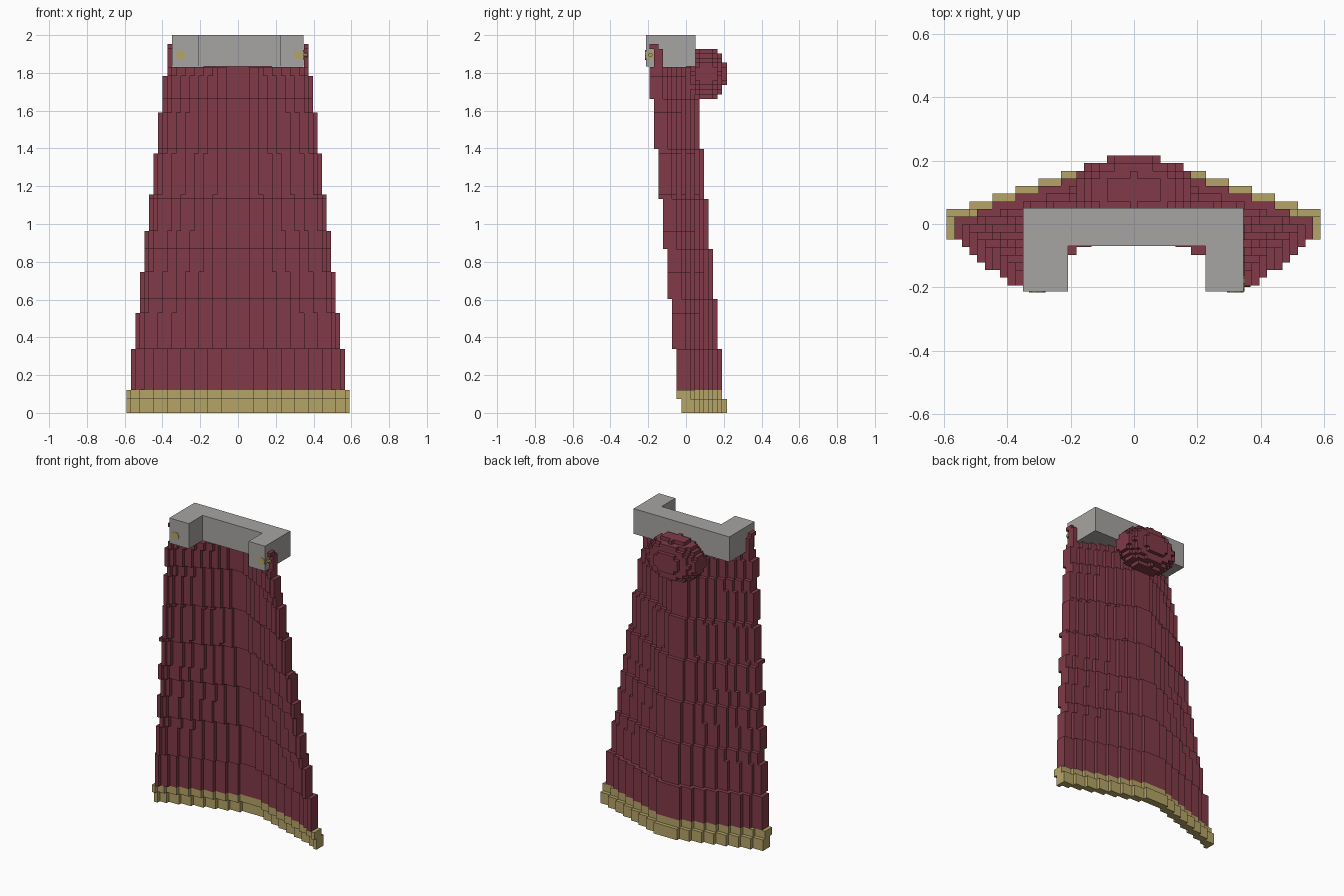
import bpy, bmesh, math
from mathutils import Vector

if "Cube" in bpy.data.objects:
    bpy.data.objects.remove(bpy.data.objects["Cube"])

V = 2 / 83            # voxel edge length
BACK = 0.216          # rearmost plane of the cape


def material(name, rgb):
    m = bpy.data.materials.new(name)
    m.diffuse_color = (*rgb, 1)
    m.use_nodes = True
    m.node_tree.nodes["Principled BSDF"].inputs["Base Color"].default_value = m.diffuse_color
    return m


CRIMSON = material("crimson cloth", (0.22, 0.043, 0.065))
GOLD = material("gold trim", (0.46, 0.37, 0.135))
GREY = material("grey metal", (0.39, 0.375, 0.36))


def finish(bm, name, mats):
    mesh = bpy.data.meshes.new(name)
    bm.to_mesh(mesh)
    bm.free()
    for m in mats:
        mesh.materials.append(m)
    obj = bpy.data.objects.new(name, mesh)
    bpy.context.collection.objects.link(obj)
    return obj


def voxel_object(name, cells, mats, rule=lambda k: 0):
    """Skin a set of (column, depth, layer) cells; depth counts forward."""
    bm = bmesh.new()
    verts = {}

    def vert(p):
        if p not in verts:
            verts[p] = bm.verts.new(((p[0] - 0.5) * V - 0.001, BACK - p[1] * V, p[2] * V))
        return verts[p]

    for cell in cells:
        for axis in range(3):
            for side in (0, 1):
                near = list(cell)
                near[axis] += 2 * side - 1
                if tuple(near) in cells:
                    continue
                a, b = (axis + 1) % 3, (axis + 2) % 3
                ring = []
                for da, db in ((0, 0), (1, 0), (1, 1), (0, 1)):
                    p = list(cell)
                    p[axis] += side
                    p[a] += da
                    p[b] += db
                    ring.append(vert(tuple(p)))
                # depth axis is flipped, so the winding is flipped too
                f = bm.faces.new(ring[::-1] if side else ring)
                f.normal_update()
                f.material_index = rule(cell[2])
    # the depth axis is mirrored: reversed rings already face outward
    bmesh.ops.dissolve_limit(bm, angle_limit=0.01, verts=bm.verts[:],
                             edges=bm.edges[:], delimit={'MATERIAL'})
    return finish(bm, name, mats)


# Cape: curved sheet that narrows and leans forward towards the top
cape = set()
for k in range(81):
    half = 24 - math.floor((k + 4.2) / 8.67)
    lean = 0 if k < 3 else 1 + (k - 3) // 11
    for c in range(-half, half + 1):
        edge = abs(c) == half
        if k >= 76 and not edge:
            continue                      # only the corner straps rise higher
        bend = max(0, math.floor(7.88 * abs(c) / (half + 0.5) - 0.04))
        thick = 3 if edge and k < 76 else 2
        for t in range(thick):
            cape.add((c, lean + bend + t, k))
voxel_object("cape", cape, [CRIMSON, GOLD], lambda k: 1 if k < 5 else 0)

# Rounded bundle at the nape
bundle = set()
for c in range(-9, 11):
    for j in range(9):
        for k in range(69, 80):
            r = ((c + 0.0) / 8) ** 2 + ((j - 4) / 4.6) ** 2 + ((k - 74) / 5.6) ** 2
            if r < 1:
                bundle.add((c, j, k))
voxel_object("nape_bundle", bundle, [CRIMSON])

# Collar: extruded U profile
bm = bmesh.new()
outline = [(-0.35, -0.213), (-0.208, -0.213), (-0.208, -0.07), (0.226, -0.07),
           (0.226, -0.213), (0.346, -0.213), (0.346, 0.05), (-0.35, 0.05)]
base = bm.faces.new([bm.verts.new((x, y, 1.835)) for x, y in outline])
ext = bmesh.ops.extrude_face_region(bm, geom=[base])
bmesh.ops.translate(bm, vec=(0, 0, 0.165),
                    verts=[g for g in ext["geom"] if isinstance(g, bmesh.types.BMVert)])
bmesh.ops.recalc_face_normals(bm, faces=bm.faces[:])
finish(bm, "collar", [GREY])


# Clasps: small octagonal gold studs nearly flush with the collar
def stud(name, centre, direction, radius, depth):
    bm = bmesh.new()
    bmesh.ops.create_cone(bm, cap_ends=True, segments=8, radius1=radius,
                          radius2=radius, depth=depth)
    turn = Vector(direction).to_track_quat('Z', 'Y').to_matrix()
    bmesh.ops.rotate(bm, cent=(0, 0, 0), matrix=turn, verts=bm.verts[:])
    bmesh.ops.translate(bm, vec=centre, verts=bm.verts[:])
    finish(bm, name, [GOLD])


stud("left_clasp", (-0.305, -0.213, 1.895), (0, -1, 0), 0.026, 0.006)
stud("right_clasp", (0.32, -0.213, 1.895), (0, -1, 0), 0.026, 0.006)
stud("right_clasp_side", (0.346, -0.188, 1.895), (1, 0, 0), 0.025, 0.006)
stud("right_clasp_pin", (0.356, -0.188, 1.895), (1, 0, 0), 0.011, 0.024)
